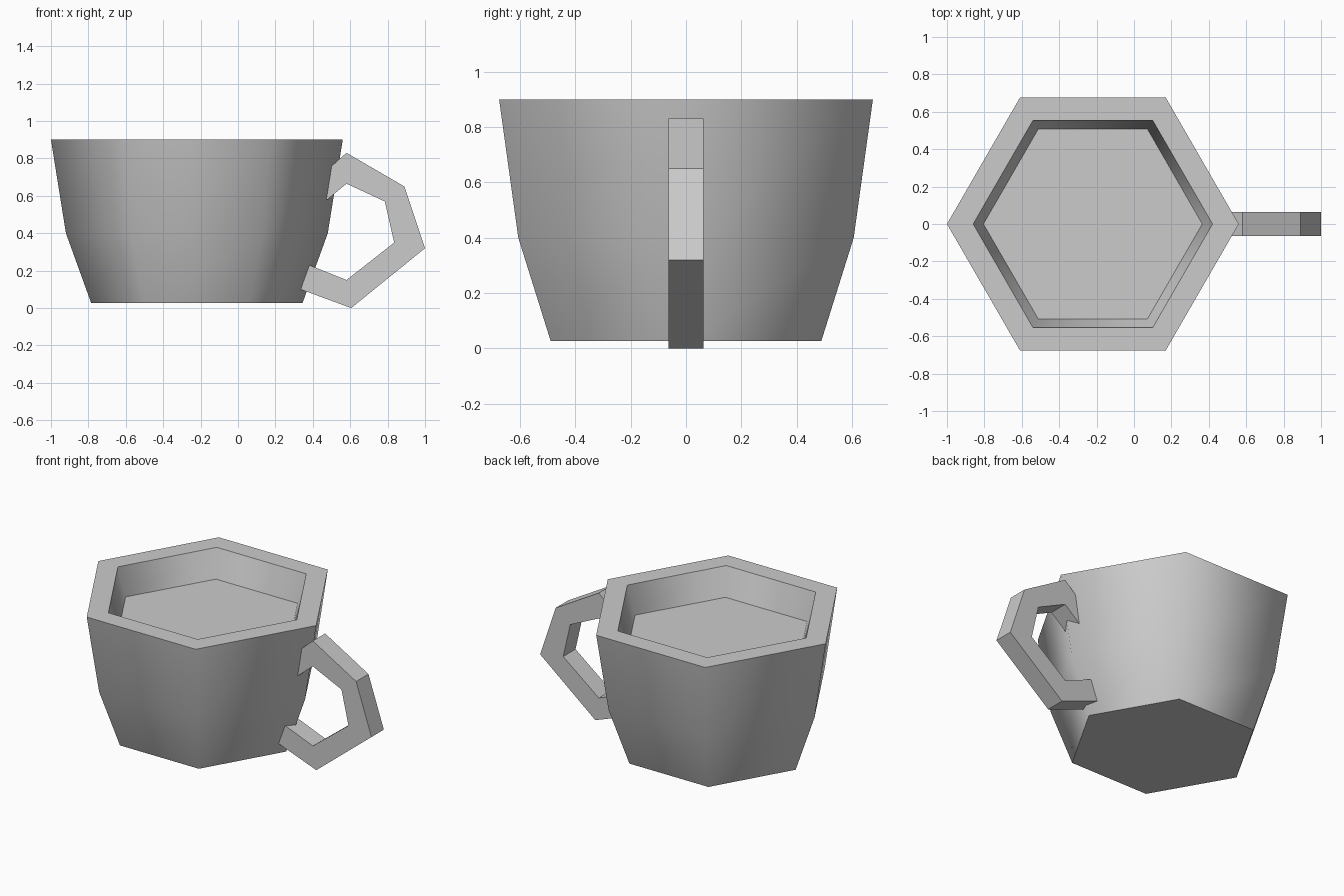
import bpy
import bmesh
from math import cos, sin, pi, radians

cube = bpy.data.objects.get("Cube")
if cube:
    bpy.data.objects.remove(cube, do_unlink=True)

CENTER_X = -0.22
SIDES = 6

# Single clay colour
clay = bpy.data.materials.new("grey clay")
clay.use_nodes = True
GREY = (0.6, 0.6, 0.6, 1)
clay.diffuse_color = GREY
clay.node_tree.nodes["Principled BSDF"].inputs["Base Color"].default_value = GREY


def finish(name, bm):
    bmesh.ops.recalc_face_normals(bm, faces=bm.faces)
    mesh = bpy.data.meshes.new(name)
    bm.to_mesh(mesh)
    bm.free()
    mesh.materials.append(clay)
    obj = bpy.data.objects.new(name, mesh)
    bpy.context.collection.objects.link(obj)
    return obj


# Hexagonal cup: (radius, height) from the base, over the rim, to the filled inside
profile = [(0.565, 0.027), (0.70, 0.40), (0.78, 0.90), (0.64, 0.90), (0.585, 0.72)]
bm = bmesh.new()
rings = []
for radius, z in profile:
    angles = [2 * pi * i / SIDES for i in range(SIDES)]
    rings.append([bm.verts.new((CENTER_X + radius * cos(a), radius * sin(a), z))
                  for a in angles])
for low, high in zip(rings, rings[1:]):
    for i in range(SIDES):
        j = (i + 1) % SIDES
        bm.faces.new((low[i], low[j], high[j], high[i]))
bm.faces.new(rings[0])
bm.faces.new(rings[-1])
cup = finish("cup_body", bm)

# Smooth round the sides, crisp at rim, base and inner surface
bpy.ops.object.select_all(action="DESELECT")
cup.select_set(True)
bpy.context.view_layer.objects.active = cup
bpy.ops.object.shade_smooth_by_angle(angle=radians(63))

# Angular handle: outer and inner paths, ends sunk into the cup wall
outer = [(0.45, 0.715), (0.58, 0.83), (0.89, 0.65), (1.0, 0.32), (0.605, 0.0), (0.24, 0.135)]
inner = [(0.43, 0.54), (0.58, 0.665), (0.785, 0.57), (0.835, 0.35), (0.58, 0.15), (0.28, 0.27)]
HALF = 0.063
bm = bmesh.new()
sections = []
for (ox, oz), (ix, iz) in zip(outer, inner):
    corners = ((ox, -HALF, oz), (ox, HALF, oz), (ix, HALF, iz), (ix, -HALF, iz))
    sections.append([bm.verts.new(c) for c in corners])
for a, b in zip(sections, sections[1:]):
    for i in range(4):
        j = (i + 1) % 4
        bm.faces.new((a[i], a[j], b[j], b[i]))
bm.faces.new(sections[0])
bm.faces.new(sections[-1])
finish("handle", bm)
